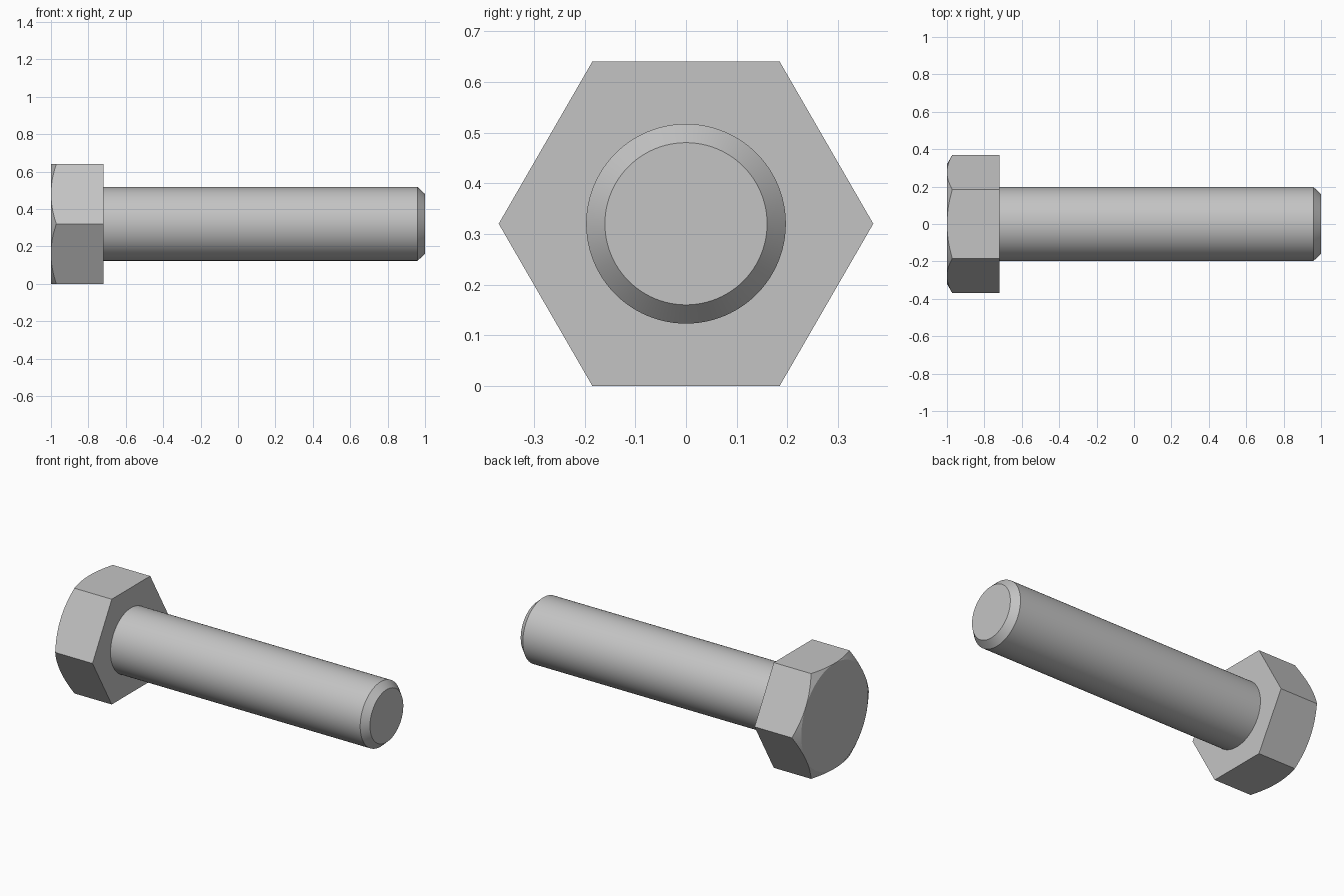
import bpy
import bmesh
from math import cos, sin, tan, pi, radians

cube = bpy.data.objects.get("Cube")
if cube:
    bpy.data.objects.remove(cube, do_unlink=True)

APOTHEM = 0.32      # half the distance across the flats, also the axis height
SEGMENTS = 96       # a multiple of six, so the hexagon corners are exact

# Single metal colour
steel = bpy.data.materials.new("steel_grey")
steel.use_nodes = True
colour = (0.55, 0.55, 0.55, 1)
steel.diffuse_color = colour
steel.node_tree.nodes["Principled BSDF"].inputs["Base Color"].default_value = colour


def loft(name, rings):
    """Skin rings along the x axis; each ring maps an angle to (x, radius)."""
    bm = bmesh.new()
    loops = []
    for ring in rings:
        loop = []
        for i in range(SEGMENTS):
            t = 2 * pi * i / SEGMENTS
            x, r = ring(t)
            loop.append(bm.verts.new((x, r * cos(t), APOTHEM + r * sin(t))))
        loops.append(loop)
    for a, b in zip(loops, loops[1:]):
        for i in range(SEGMENTS):
            j = (i + 1) % SEGMENTS
            bm.faces.new((a[i], a[j], b[j], b[i]))
    bm.faces.new(loops[0])
    bm.faces.new(loops[-1])
    bmesh.ops.remove_doubles(bm, verts=bm.verts[:], dist=1e-5)
    bmesh.ops.recalc_face_normals(bm, faces=bm.faces[:])
    mesh = bpy.data.meshes.new(name)
    bm.to_mesh(mesh)
    bm.free()
    mesh.materials.append(steel)
    mesh.shade_smooth()
    mesh.set_sharp_from_angle(angle=radians(20))
    obj = bpy.data.objects.new(name, mesh)
    bpy.context.collection.objects.link(obj)
    return obj


def circle(x, r):
    return lambda t: (x, r)


def hex_radius(t):
    return APOTHEM / cos(t % (pi / 3) - pi / 6)


def chamfer_edge(t):
    # Where a 30 degree cone cuts the hexagon sides
    r = hex_radius(t)
    return -1 + (r - APOTHEM) * tan(pi / 6), r


# Hexagonal head with a conical chamfer on its outer end
loft("hex_head", [circle(-1, APOTHEM), chamfer_edge,
                  lambda t: (-0.72, hex_radius(t))])

# Round shank with a chamfered tip
loft("shank", [circle(-0.75, 0.197), circle(0.96, 0.197), circle(1, 0.16)])
